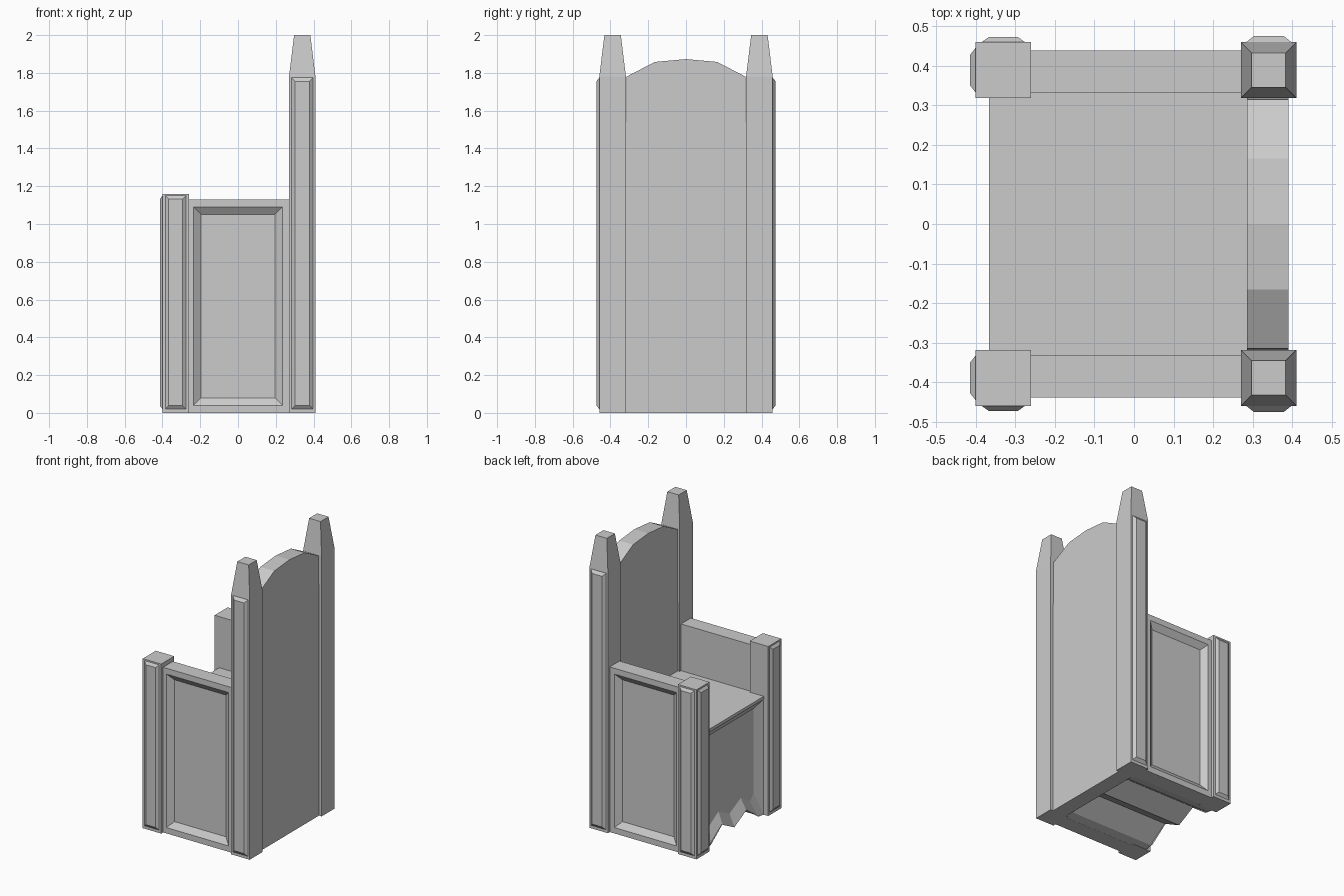
import bpy, bmesh

if "Cube" in bpy.data.objects:
    bpy.data.objects.remove(bpy.data.objects["Cube"])


def loft(name, loops):
    """Skin a stack of equal-length point loops and cap both ends."""
    bm = bmesh.new()
    rings = [[bm.verts.new(p) for p in loop] for loop in loops]
    for a, b in zip(rings, rings[1:]):
        for i in range(len(a)):
            j = (i + 1) % len(a)
            bm.faces.new((a[i], a[j], b[j], b[i]))
    bm.faces.new(rings[0])
    bm.faces.new(rings[-1])
    bmesh.ops.recalc_face_normals(bm, faces=bm.faces)
    me = bpy.data.meshes.new(name)
    bm.to_mesh(me)
    bm.free()
    ob = bpy.data.objects.new(name, me)
    bpy.context.collection.objects.link(ob)
    return ob


def rect(a0, a1, b0, b1, inset=0):
    a0, a1, b0, b1 = a0 + inset, a1 - inset, b0 + inset, b1 - inset
    return [(a0, b0), (a1, b0), (a1, b1), (a0, b1)]


def at_x(x, pts):
    return [(x, a, b) for a, b in pts]


def at_y(y, pts):
    return [(a, y, b) for a, b in pts]


def at_z(z, pts):
    return [(a, b, z) for a, b in pts]


for side, s in (("left", 1), ("right", -1)):
    y0, y1 = sorted((s * 0.318, s * 0.459))

    # Front post with raised panels on its outer and front faces
    post = rect(-0.40, -0.26, y0, y1)
    loft("front_post_" + side, [at_z(0, post), at_z(1.16, post)])
    face = (-0.385, -0.275, 0.02, 1.15)
    loft("front_post_side_panel_" + side,
         [at_y(s * 0.455, rect(*face)), at_y(s * 0.459, rect(*face)),
          at_y(s * 0.472, rect(*face, 0.018))])
    face = (y0 + 0.014, y1 - 0.014, 0.02, 1.15)
    loft("front_post_front_panel_" + side,
         [at_x(-0.395, rect(*face)), at_x(-0.40, rect(*face)),
          at_x(-0.414, rect(*face, 0.018))])

    # Tall back post with tapered top and raised outer panel
    post = (0.27, 0.41, y0, y1)
    loft("back_post_" + side,
         [at_z(0, rect(*post)), at_z(1.78, rect(*post)), at_z(2.0, rect(*post, 0.027))])
    face = (0.283, 0.398, 0.02, 1.775)
    loft("back_post_side_panel_" + side,
         [at_y(s * 0.455, rect(*face)), at_y(s * 0.459, rect(*face)),
          at_y(s * 0.475, rect(*face, 0.02))])

    # Arm wall with a recessed outer panel
    wall = rect(-0.27, 0.28, 0, 1.13)
    loft("arm_" + side,
         [at_y(s * 0.332, wall), at_y(s * 0.438, wall),
          at_y(s * 0.438, rect(-0.235, 0.235, 0.04, 1.09)),
          at_y(s * 0.408, rect(-0.235, 0.235, 0.04, 1.09, 0.04))])

# Backrest with a faceted arched top
arch = [(-0.325, 0), (0.325, 0), (0.315, 1.78), (0.165, 1.858), (0, 1.873),
        (-0.165, 1.858), (-0.315, 1.78)]
loft("backrest", [at_x(0.285, arch), at_x(0.39, arch)])

# Seat block: zigzag lower edge, recessed front panel
outer = [(-0.335, 0), (-0.27, 0.01), (-0.135, 0.105), (0, 0.035), (0.135, 0.105),
         (0.27, 0.01), (0.335, 0), (0.335, 0.81), (-0.335, 0.81)]
inner = [(-0.26, 0.16), (-0.22, 0.12), (-0.12, 0.18), (0, 0.12), (0.12, 0.18),
         (0.22, 0.12), (0.26, 0.16), (0.26, 0.74), (-0.26, 0.74)]
rim = [(y * 0.95, min(z, 0.79)) for y, z in outer]
loft("seat", [at_x(0.29, outer), at_x(-0.366, outer), at_x(-0.366, rim),
              at_x(-0.33, inner)])
